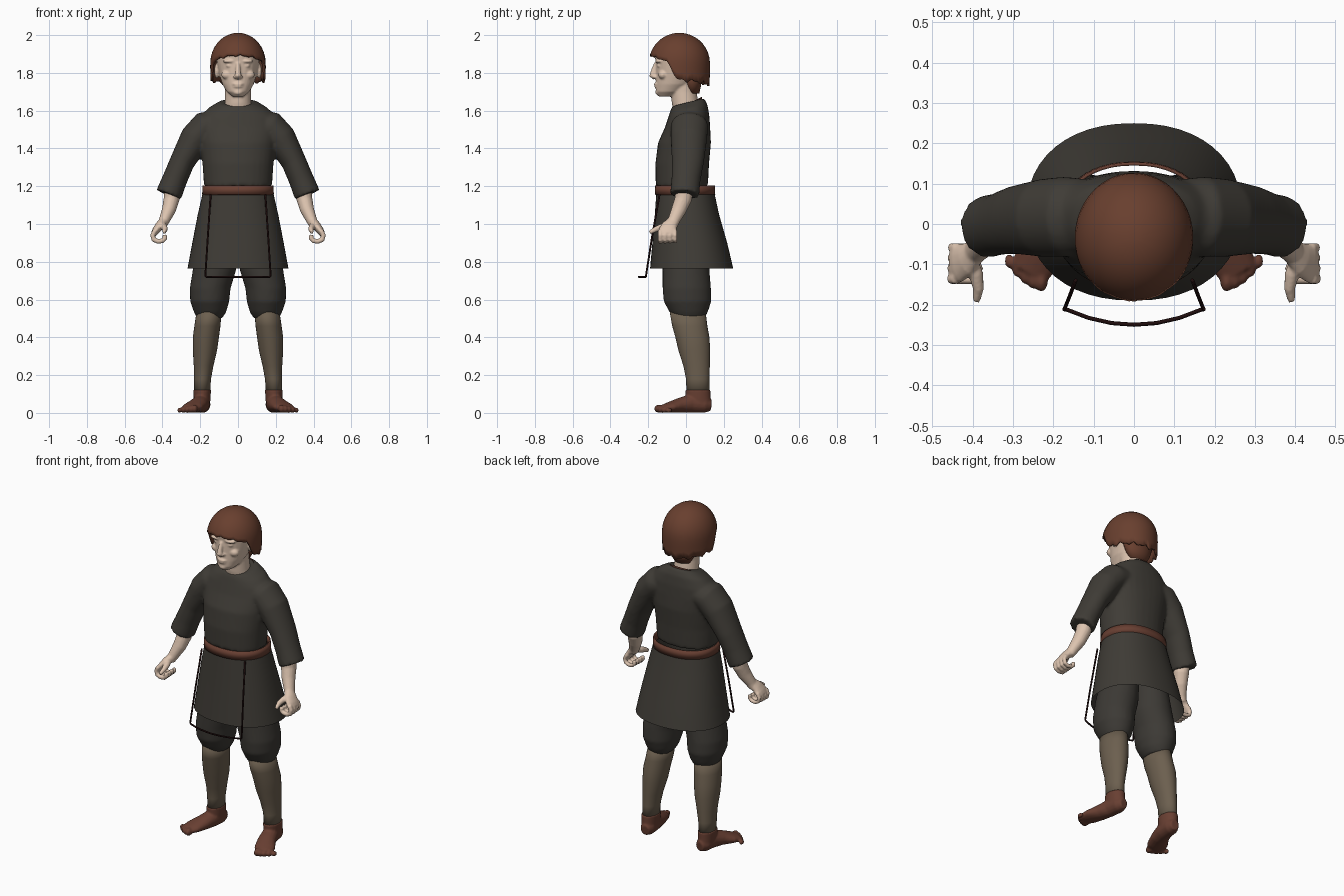
import bpy, bmesh, math
from mathutils import Vector, Matrix

if "Cube" in bpy.data.objects:
    bpy.data.objects.remove(bpy.data.objects["Cube"])


def material(name, r, g, b):
    m = bpy.data.materials.new(name)
    m.use_nodes = True
    m.diffuse_color = (r, g, b, 1)
    bsdf = m.node_tree.nodes["Principled BSDF"]
    bsdf.inputs["Base Color"].default_value = (r, g, b, 1)
    bsdf.inputs["Roughness"].default_value = 0.8
    return m


SKIN = material("skin", 0.72, 0.55, 0.43)
HAIR = material("auburn_hair", 0.14, 0.05, 0.028)
CLOTH = material("dark_wool", 0.05, 0.045, 0.037)
BREECH = material("breeches_wool", 0.045, 0.041, 0.035)
HOSE = material("hose_brown", 0.15, 0.115, 0.078)
LEATHER = material("brown_leather", 0.14, 0.05, 0.032)
CORD = material("dark_cord", 0.014, 0.004, 0.004)


def loft(bm, rings, s=1, n=32, caps=True, power=1.0):
    """Level rings: (z, cx, cy, rx, ry, optional slope along y)."""
    loops = []
    for z, cx, cy, rx, ry, *slope in rings:
        k = slope[0] if slope else 0
        loop = []
        for i in range(n):
            a = math.tau * i / n
            c, d = math.cos(a), math.sin(a)
            x = math.copysign(abs(c) ** power, c) * rx
            y = math.copysign(abs(d) ** power, d) * ry
            loop.append(bm.verts.new((s * (cx + x), cy + y, z + k * y)))
        loops.append(loop)
    skin_loops(bm, loops, caps)


def tube(bm, path, s=1, n=16):
    """Rings square to a path: (x, y, z, radius a, radius b)."""
    pts = [Vector(p[:3]) for p in path]
    run = (pts[-1] - pts[0]).normalized()
    ref = Vector((0, 1, 0)) if abs(run.y) < 0.75 else Vector((0, 0, 1))
    loops = []
    for i, p in enumerate(pts):
        t = (pts[min(i + 1, len(pts) - 1)] - pts[max(i - 1, 0)]).normalized()
        u = ref.cross(t).normalized()
        v = t.cross(u)
        ra, rb = path[i][3:5]
        loop = []
        for j in range(n):
            a = math.tau * j / n
            q = p + u * ra * math.cos(a) + v * rb * math.sin(a)
            loop.append(bm.verts.new((s * q.x, q.y, q.z)))
        loops.append(loop)
    skin_loops(bm, loops, True)


def skin_loops(bm, loops, caps):
    n = len(loops[0])
    for lo, hi in zip(loops, loops[1:]):
        for i in range(n):
            j = (i + 1) % n
            bm.faces.new((lo[i], lo[j], hi[j], hi[i]))
    if caps:
        bm.faces.new(loops[0])
        bm.faces.new(loops[-1])


def ball(bm, centre, size, s=1):
    m = Matrix.Translation((s * centre[0], *centre[1:])) @ Matrix.Diagonal((*size, 1))
    bmesh.ops.create_uvsphere(bm, u_segments=20, v_segments=12, radius=1, matrix=m)


def finish(bm, name, mat, voxel=0, smooth=3, thick=0):
    """Turn the shells into an object; voxel fuses overlapping shells."""
    bmesh.ops.recalc_face_normals(bm, faces=bm.faces)
    for f in bm.faces:
        f.smooth = True
    me = bpy.data.meshes.new(name)
    bm.to_mesh(me)
    bm.free()
    me.materials.append(mat)
    ob = bpy.data.objects.new(name, me)
    bpy.context.collection.objects.link(ob)
    if voxel:
        r = ob.modifiers.new("fuse", 'REMESH')
        r.mode, r.voxel_size, r.use_smooth_shade = 'VOXEL', voxel, True
        m = ob.modifiers.new("soften", 'SMOOTH')
        m.factor, m.iterations = 0.5, smooth
    if thick:
        ob.modifiers.new("thickness", 'SOLIDIFY').thickness = thick
    return ob


# Tunic body with fused sleeves
bm = bmesh.new()
loft(bm, [(1.2, 0, -.022, .18, .138), (1.32, 0, -.02, .188, .142), (1.43, 0, -.008, .2, .14),
          (1.51, 0, .008, .215, .12), (1.57, 0, .016, .2, .108), (1.615, 0, .016, .155, .098, .15),
          (1.645, 0, .012, .1, .084, .25)], power=.9)
for s in (1, -1):
    tube(bm, [(.1, .02, 1.53, .07, .09), (.17, .018, 1.515, .085, .1), (.225, .015, 1.455, .082, .097),
              (.295, .01, 1.33, .066, .085), (.335, 0, 1.235, .066, .077), (.367, -.007, 1.155, .07, .077)], s, 24)
finish(bm, "tunic_top", CLOTH, .01, 4)

# Skirt of the tunic, open at both ends
bm = bmesh.new()
loft(bm, [(.765, 0, .03, .267, .22), (.9, 0, .02, .242, .198), (1.05, 0, .005, .213, .17),
          (1.19, 0, -.005, .181, .15)], n=48, caps=False, power=.9)
finish(bm, "tunic_skirt", CLOTH)

# Belt, collar lining
bm = bmesh.new()
loft(bm, [(1.155, 0, -.005, .19, .16), (1.205, 0, -.005, .187, .158)], n=48, caps=False, power=.9)
finish(bm, "belt", LEATHER, thick=.008)
bm = bmesh.new()
loft(bm, [(1.6, 0, .012, .088, .074, .5), (1.637, 0, .012, .086, .072, .5)], caps=False)
finish(bm, "collar_lining", LEATHER)

# Thin cord frame hanging in front of the skirt
side = [(.145, -.14, 1.155), (.16, -.18, .93), (.173, -.212, .725)]
arc = [(x * .028, -.25 + .038 * (x / 6) ** 2, .72) for x in range(6, -7, -2)]
path = side + arc + [(-x, y, z) for x, y, z in reversed(side)]
bm = bmesh.new()
tube(bm, [(*p, .005, .005) for p in path], n=8)
finish(bm, "apron_cord", CORD)

# Breeches
bm = bmesh.new()
for s in (1, -1):
    loft(bm, [(1, .09, 0, .09, .12), (.76, .124, 0, .115, .124), (.66, .147, .004, .108, .128),
              (.59, .15, .008, .103, .126), (.535, .148, .014, .086, .102), (.5, .15, .018, .066, .08)], s)
finish(bm, "breeches", BREECH, .01, 3)

for s, tag in ((1, "left"), (-1, "right")):
    # Hose
    bm = bmesh.new()
    loft(bm, [(.54, .153, .008, .066, .095), (.46, .162, .02, .069, .093), (.4, .17, .034, .069, .09),
              (.33, .175, .044, .064, .084), (.25, .182, .056, .052, .07), (.18, .188, .062, .045, .062),
              (.1, .19, .063, .042, .06)], s)
    finish(bm, tag + "_hose", HOSE)

    # Foot with toes
    bm = bmesh.new()
    loft(bm, [(.04, .19, .068, .042, .066), (.085, .19, .064, .045, .066), (.122, .19, .063, .047, .066)], s)
    tube(bm, [(.183, .133, .04, .026, .03), (.187, .1, .044, .042, .044), (.195, .03, .05, .046, .05),
              (.213, -.03, .041, .051, .04), (.24, -.085, .03, .058, .028), (.258, -.12, .023, .048, .02)], s)
    for i in range(5):
        r = .022 - .002 * i
        ball(bm, (.23 + .02 * i, -.14 + .002 * i + .0025 * i * i, r), (r * .75, r * 1.3, r), s)
    finish(bm, tag + "_foot", LEATHER, .006, 2)

    # Forearm and half-closed hand
    bm = bmesh.new()
    tube(bm, [(.345, -.005, 1.2, .045, .05), (.352, -.015, 1.13, .042, .045), (.366, -.038, 1.075, .037, .04),
              (.39, -.064, 1.02, .029, .032), (.402, -.075, .995, .026, .032)], s)
    tube(bm, [(.392, -.067, 1.015, .026, .03), (.415, -.088, .99, .024, .042), (.435, -.096, .965, .02, .05),
              (.447, -.098, .945, .016, .048)], s)
    for i in range(4):
        y = -.136 + .026 * i
        r = .0135 - .0008 * i
        tube(bm, [(x, y, z, r, r) for x, z in
                  ((.44, .965), (.452, .94), (.446, .917), (.425, .908), (.4, .911), (.386, .925), (.39, .942))], s, 10)
    tube(bm, [(.408, -.085, .995, .02, .02), (.392, -.125, .985, .018, .018), (.386, -.16, .972, .014, .015),
              (.391, -.192, .955, .009, .01)], s, 12)
    finish(bm, tag + "_forearm_and_hand", SKIN, .005, 2)

# Head, face and neck
bm = bmesh.new()
loft(bm, [(1.675, 0, -.1, .03, .045), (1.7, 0, -.085, .06, .075), (1.74, 0, -.06, .083, .1),
          (1.79, 0, -.04, .1, .119), (1.85, 0, -.035, .112, .125), (1.9, 0, -.035, .116, .132),
          (1.95, 0, -.035, .09, .105)])
loft(bm, [(1.57, 0, .015, .085, .075), (1.64, 0, -.005, .07, .07), (1.7, 0, -.012, .068, .068),
          (1.77, 0, -.015, .07, .08)])
tube(bm, [(0, -.157, 1.85, .011, .012), (0, -.17, 1.815, .013, .014), (0, -.178, 1.785, .018, .017),
          (0, -.165, 1.77, .014, .01)], n=12)
ball(bm, (0, -.156, 1.741), (.03, .015, .007))
ball(bm, (0, -.154, 1.728), (.026, .015, .007))
ball(bm, (0, -.143, 1.697), (.026, .02, .016))
for s in (1, -1):
    ball(bm, (.045, -.142, 1.862), (.036, .022, .01), s)
    ball(bm, (.043, -.14, 1.838), (.02, .014, .011), s)
    ball(bm, (.057, -.122, 1.79), (.032, .025, .024), s)
    ball(bm, (.016, -.166, 1.779), (.01, .012, .008), s)
    ball(bm, (.113, -.03, 1.81), (.012, .026, .04), s)
finish(bm, "head", SKIN, .0055, 2)


# Bowl-cut hair: a dome whose lower edge rises over the face
def hair_edge(a):
    d = abs(math.degrees(a))
    jag = .007 * math.sin(a * 13) + .005 * math.sin(a * 23)
    if d < 68:
        return 1.89 - .035 * (d / 68) ** 2 + jag * .5
    if d < 84:
        return 1.855 - .09 * (d - 68) / 16
    return 1.765 - .025 * (d - 84) / 96 + jag


bm = bmesh.new()
loops = []
for k in range(13):
    t = k / 12
    loop = []
    for i in range(72):
        a = math.tau * i / 72 - math.pi
        z = 2 - (2 - hair_edge(a)) * max(t, .03) ** 1.8
        h = max(0, (z - 1.85) / .15)
        r = math.sqrt(max(0, 1 - h * h)) - .25 * max(0, 1.81 - z)
        loop.append(bm.verts.new((.135 * r * math.sin(a), -.035 - .15 * r * math.cos(a), z)))
    loops.append(loop)
skin_loops(bm, loops, False)
bm.faces.new(loops[0])
finish(bm, "hair_bowl", HAIR, thick=.012)

# Short hair at the nape
bm = bmesh.new()
loft(bm, [(1.69, 0, .035, .05, .035), (1.73, 0, .034, .075, .045), (1.8, 0, .03, .1, .06)])
finish(bm, "nape_hair", HAIR)
